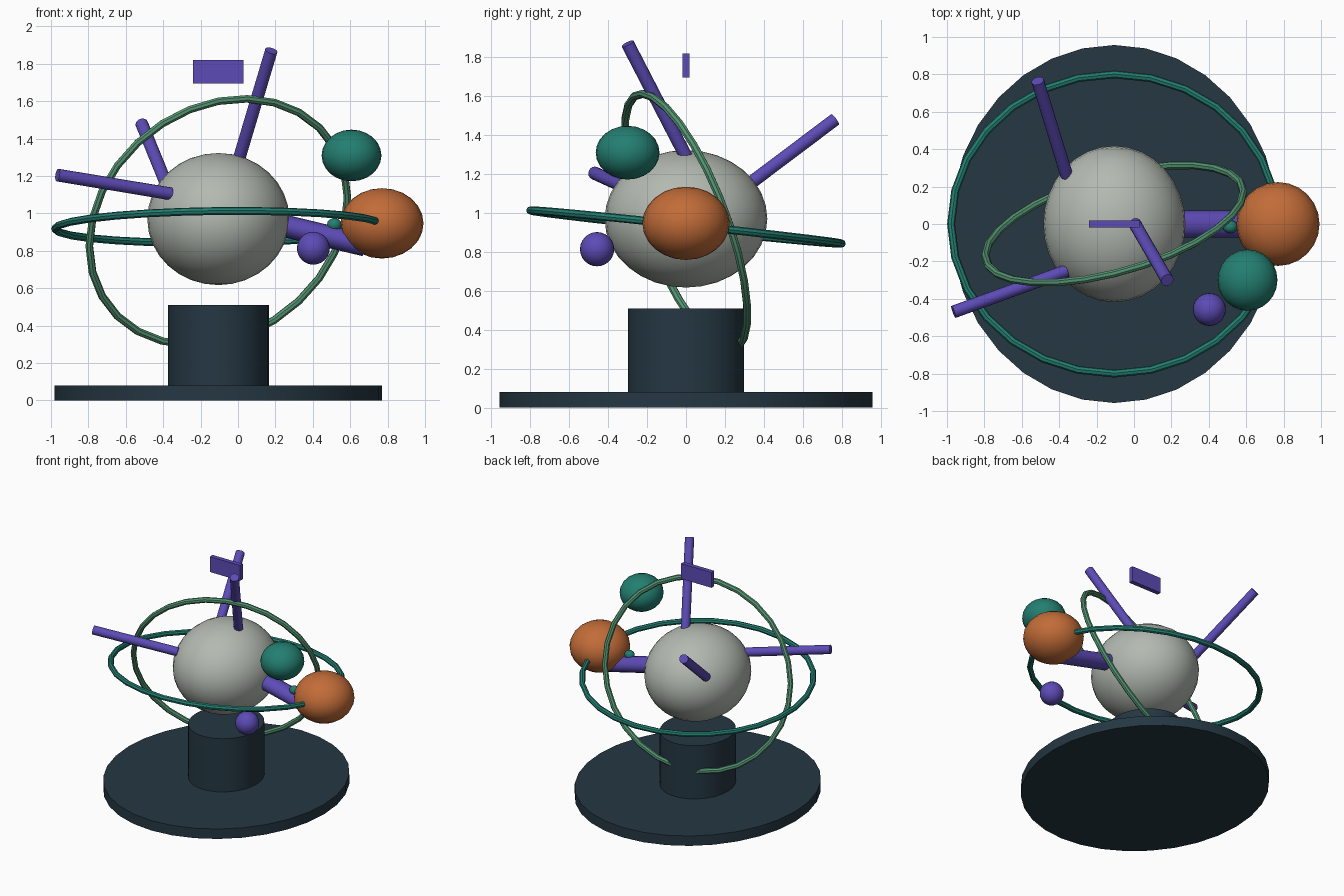
import bpy, math
from mathutils import Vector

if "Cube" in bpy.data.objects:
    bpy.data.objects.remove(bpy.data.objects["Cube"])


def material(name, rgb):
    m = bpy.data.materials.new(name)
    m.diffuse_color = (*rgb, 1)
    m.use_nodes = True
    m.node_tree.nodes["Principled BSDF"].inputs["Base Color"].default_value = m.diffuse_color
    return m


SLATE = material("dark_slate", (0.018, 0.038, 0.055))
GREY = material("pale_grey", (0.45, 0.49, 0.44))
ORANGE = material("burnt_orange", (0.54, 0.15, 0.04))
TEAL = material("teal", (0.017, 0.21, 0.165))
GREEN = material("sage_green", (0.09, 0.30, 0.17))
PURPLE = material("violet", (0.11, 0.07, 0.47))
CX = -0.105  # x of the main axis


def finish(name, mat, smooth=True):
    o = bpy.context.object
    o.name = name
    o.data.materials.append(mat)
    bpy.ops.object.transform_apply(location=False, rotation=False, scale=True)
    if smooth:
        bpy.ops.object.shade_smooth_by_angle(angle=math.radians(35))
    return o


def ellipsoid(name, mat, centre, radii, segments=24):
    bpy.ops.mesh.primitive_uv_sphere_add(segments=segments, ring_count=segments // 2,
                                         radius=1, location=centre)
    bpy.context.object.scale = radii
    finish(name, mat)


def drum(name, mat, z0, z1, rx, ry):
    bpy.ops.mesh.primitive_cylinder_add(vertices=32, radius=1, depth=z1 - z0,
                                        location=(CX, 0, (z0 + z1) / 2))
    bpy.context.object.scale = (rx, ry, 1)
    finish(name, mat)


def rod(name, mat, a, b, r, r2=None):
    a, b = Vector(a), Vector(b)
    bpy.ops.mesh.primitive_cylinder_add(vertices=16, radius=1, depth=(b - a).length,
                                        location=(a + b) / 2)
    o = bpy.context.object
    o.rotation_euler = (b - a).to_track_quat('Z', 'Y').to_euler()
    o.scale = (r, r2 or r, 1)
    finish(name, mat)


def ring(name, mat, centre, u, v, r, n=28):
    # closed tube along centre + u cos t + v sin t
    c, u, v = Vector(centre), Vector(u), Vector(v)
    cu = bpy.data.curves.new(name, 'CURVE')
    cu.dimensions = '3D'
    cu.bevel_depth = r
    cu.bevel_resolution = 2
    s = cu.splines.new('POLY')
    s.points.add(n - 1)
    for i, p in enumerate(s.points):
        t = math.tau * i / n
        p.co = (*(c + u * math.cos(t) + v * math.sin(t)), 1)
    s.use_cyclic_u = True
    o = bpy.data.objects.new(name, cu)
    bpy.context.collection.objects.link(o)
    bpy.ops.object.select_all(action='DESELECT')
    bpy.context.view_layer.objects.active = o
    o.select_set(True)
    bpy.ops.object.convert(target='MESH')
    finish(name, mat)


# stand
drum("base_disc", SLATE, 0, 0.08, 0.875, 0.957)
drum("pedestal", SLATE, 0.08, 0.51, 0.27, 0.297)

# globes
ellipsoid("central_globe", GREY, (CX, 0, 0.97), (0.38, 0.418, 0.353), 32)
ellipsoid("orange_globe", ORANGE, (0.77, 0, 0.947), (0.222, 0.224, 0.188))
ellipsoid("teal_globe", TEAL, (0.607, -0.30, 1.31), (0.16, 0.164, 0.138))
ellipsoid("small_globe", PURPLE, (0.403, -0.457, 0.814), (0.088, 0.088, 0.088))

# orbit rings
ring("flat_ring", TEAL, (CX, 0, 0.928), (0.873, 0, 0.01), (0, -0.80, 0.085), 0.021)
ring("upright_ring", GREEN, (CX, 0, 0.955), (0.69, 0.17, 0.13), (0, 0.265, -0.645), 0.021)

# thick arm to the orange globe, with its small joint
rod("globe_arm", PURPLE, (0.15, 0, 0.957), (0.68, 0, 0.83), 0.072, 0.06)
ellipsoid("arm_joint", TEAL, (0.515, -0.015, 0.94), (0.04, 0.035, 0.035), 12)

# spokes
rod("front_spoke", PURPLE, (0.005, 0.0, 1.29), (0.178, -0.30, 1.87), 0.034)
rod("back_spoke", PURPLE, (-0.36, 0.26, 1.10), (-0.515, 0.765, 1.48), 0.034)
rod("side_spoke", PURPLE, (-0.36, -0.25, 1.105), (-0.965, -0.47, 1.205), 0.034)

# floating plate above the globe
bpy.ops.mesh.primitive_cube_add(size=1, location=(CX, 0, 1.757))
bpy.context.object.scale = (0.27, 0.036, 0.124)
finish("top_plate", PURPLE, smooth=False)
